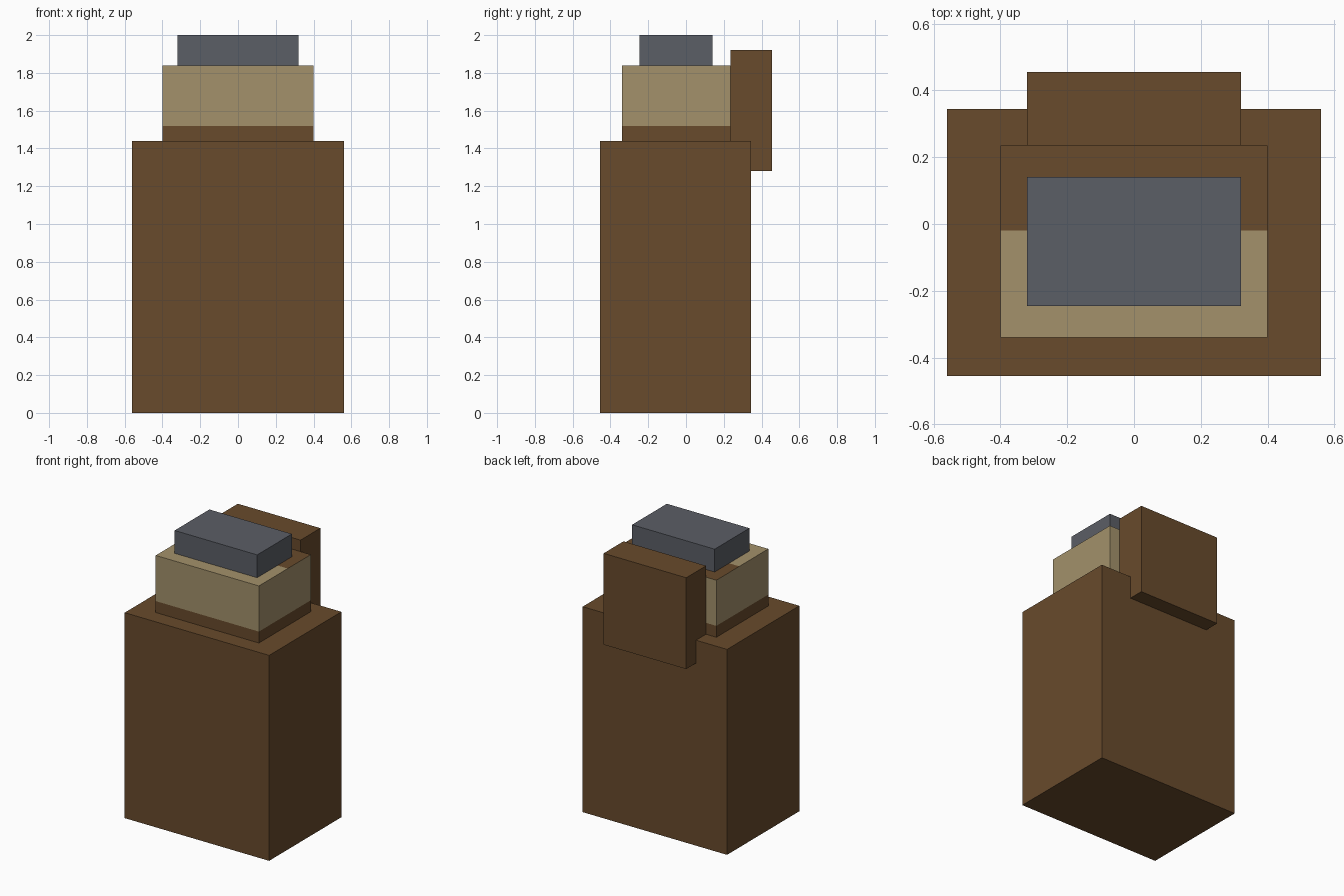
import bpy
import bmesh
from mathutils import Vector

default = bpy.data.objects.get("Cube")
if default:
    bpy.data.objects.remove(default, do_unlink=True)


def make_material(name, rgb):
    mat = bpy.data.materials.new(name)
    mat.use_nodes = True
    colour = (*rgb, 1.0)
    mat.diffuse_color = colour
    for node in mat.node_tree.nodes:
        if node.type == "BSDF_PRINCIPLED":
            node.inputs["Base Color"].default_value = colour
    return mat


brown = make_material("brown", (0.138, 0.069, 0.025))
tan = make_material("tan", (0.366, 0.283, 0.147))
grey = make_material("slate_grey", (0.105, 0.112, 0.133))


def make_box(name, half_width, y_range, z_range, materials, cuts=(), rule=None):
    """Box symmetric in x; cuts are (point, normal) planes, rule picks a material slot."""
    (y0, y1), (z0, z1) = y_range, z_range
    size = Vector((2 * half_width, y1 - y0, z1 - z0))
    centre = Vector((0, (y0 + y1) / 2, (z0 + z1) / 2))
    bm = bmesh.new()
    bmesh.ops.create_cube(bm, size=1)
    for v in bm.verts:
        v.co = v.co * size + centre
    for point, normal in cuts:
        geom = bm.verts[:] + bm.edges[:] + bm.faces[:]
        bmesh.ops.bisect_plane(bm, geom=geom, plane_co=point, plane_no=normal)
    bm.normal_update()
    if rule:
        for f in bm.faces:
            f.material_index = rule(f.calc_center_median(), f.normal)
    mesh = bpy.data.meshes.new(name)
    bm.to_mesh(mesh)
    bm.free()
    for mat in materials:
        mesh.materials.append(mat)
    obj = bpy.data.objects.new(name, mesh)
    bpy.context.collection.objects.link(obj)
    return obj


# Main body and the block on its back
make_box("body", 0.56, (-0.455, 0.345), (0, 1.44), [brown])
make_box("back_block", 0.32, (0.235, 0.455), (1.28, 1.92), [brown])

# Head: tan with a brown lower band and a brown rear half on top
BAND_TOP, TOP_SPLIT = 1.52, -0.02


def head_colour(centre, normal):
    on_rear_top = normal.z > 0.5 and centre.y > TOP_SPLIT
    return 1 if centre.z < BAND_TOP or on_rear_top else 0


make_box("head", 0.4, (-0.34, 0.235), (1.44, 1.84), [tan, brown],
         cuts=[((0, 0, BAND_TOP), (0, 0, 1)), ((0, TOP_SPLIT, 0), (0, 1, 0))],
         rule=head_colour)

# Cap
make_box("cap", 0.32, (-0.245, 0.14), (1.84, 2.0), [grey])
